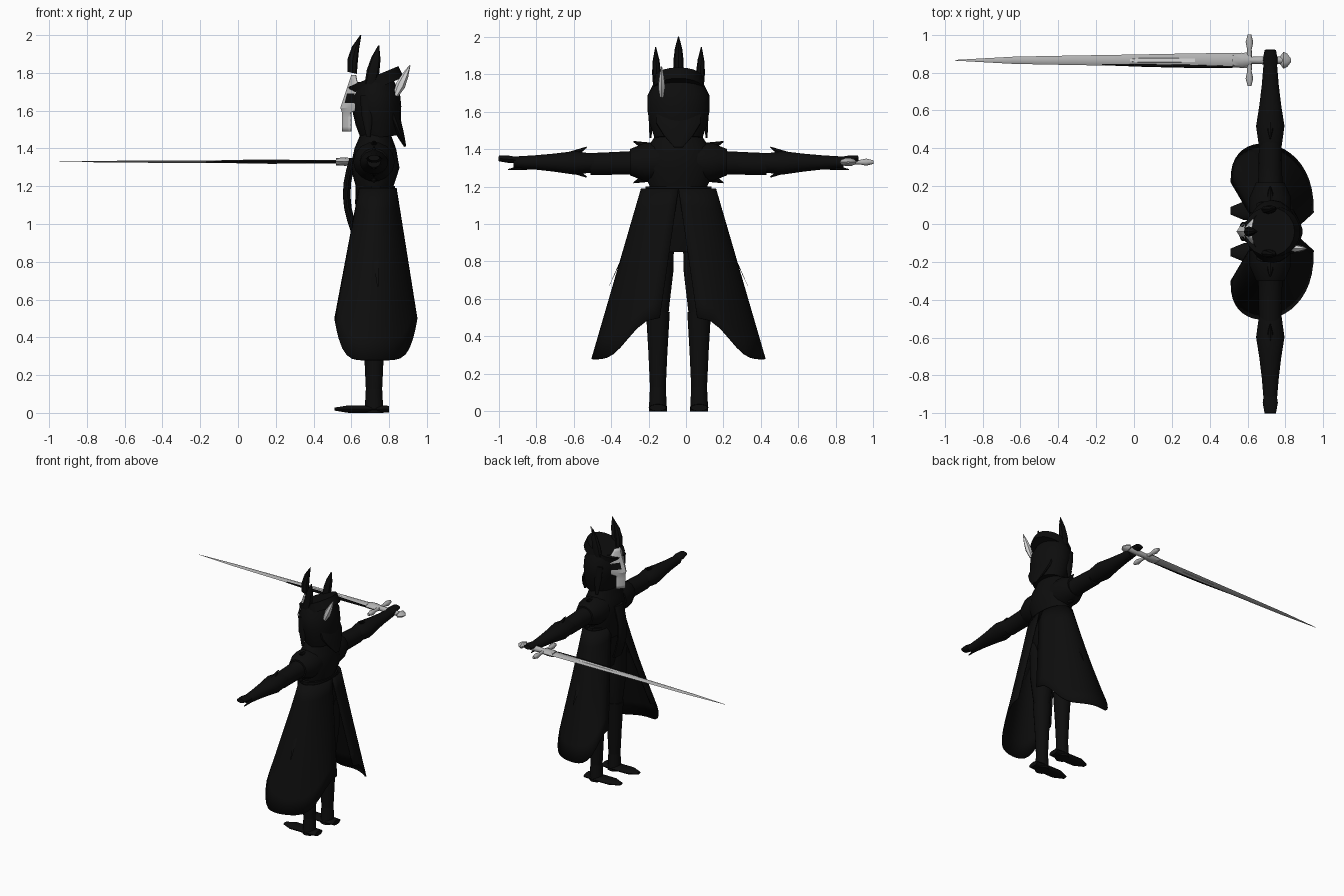
import bpy, bmesh, math
from mathutils import Vector

if "Cube" in bpy.data.objects:
    bpy.data.objects.remove(bpy.data.objects["Cube"])

MIDDLE = -.04      # y of the figure's centre plane
ARM_X, ARM_Z = .72, 1.33
LEG_X, LEG_OUT = .72, .11
SWORD_Y = .865


def material(name, shade):
    colour = (shade, shade, shade, 1)
    mat = bpy.data.materials.new(name)
    mat.use_nodes = True
    mat.diffuse_color = colour
    mat.node_tree.nodes["Principled BSDF"].inputs["Base Color"].default_value = colour
    return mat


black = material("black cloth", .004)
steel = material("steel", .45)
pale = material("pale steel", .7)
bone = material("mask grey", .55)


def lerp(start, end, amount):
    return start + (end - start) * amount


def body(x, z, out=0, side=1):
    """A point of the figure, measured outwards from its centre plane."""
    return Vector((x, MIDDLE + side * out, z))


def sword(x, shift=0):
    return Vector((x, SWORD_Y + shift, ARM_Z))


def finish(name, mesh, *mats, angle=40):
    bmesh.ops.recalc_face_normals(mesh, faces=mesh.faces[:])
    data = bpy.data.meshes.new(name)
    mesh.to_mesh(data)
    mesh.free()
    part = bpy.data.objects.new(name, data)
    bpy.context.collection.objects.link(part)
    for mat in mats:
        data.materials.append(mat)
    bpy.ops.object.select_all(action='DESELECT')
    part.select_set(True)
    bpy.context.view_layer.objects.active = part
    bpy.ops.object.shade_smooth_by_angle(angle=math.radians(angle))
    return part


def skin(mesh, rows, closed=False):
    for lower, upper in zip(rows, rows[1:]):
        count = len(lower)
        for i in range(count if closed else count - 1):
            j = (i + 1) % count
            mesh.faces.new((lower[i], lower[j], upper[j], upper[i]))


def tube(name, start, end, radii, mat=black, flat=1, bend=0, sides=14):
    """Evenly spaced elliptical rings from start to end, bowed along x by bend."""
    along = (end - start).normalized()
    guide = Vector((0, 1, 0)) if abs(along.x) > .8 else Vector((1, 0, 0))
    across = (guide - along * guide.dot(along)).normalized()
    depth = along.cross(across)
    mesh = bmesh.new()
    rows = []
    for k, radius in enumerate(radii):
        t = k / (len(radii) - 1)
        centre = start.lerp(end, t) + Vector((bend * math.sin(math.pi * t), 0, 0))
        angles = [math.tau * i / sides for i in range(sides)]
        rows.append([mesh.verts.new(centre + across * radius * math.cos(a)
                                    + depth * radius * flat * math.sin(a)) for a in angles])
    skin(mesh, rows, closed=True)
    mesh.faces.new(rows[0])
    mesh.faces.new(rows[-1])
    return finish(name, mesh, mat)


def spike(name, start, end, radius, flat=1):
    return tube(name, start, end, [radius, .003], flat=flat, sides=8)


def thicken(part):
    part.modifiers.new("thickness", 'SOLIDIFY').thickness = .008


def coat_panel(name, side, segments=20, levels=8):
    """Half a skirt, swept from front edge to back edge and flared to a curved hem."""
    mesh = bmesh.new()
    rows = []
    for level in range(levels + 1):
        drop = level / levels
        row = []
        for k in range(segments + 1):
            t = k / segments
            turn, bulge = math.cos(math.pi * t), abs(math.sin(math.pi * t)) ** .8
            waist = body(.74 - .1 * turn, 1.19, lerp(.04, 0, t) + .18 * bulge, side)
            hem = body(.73 - .22 * turn, .28 + .22 * turn ** 6,
                       lerp(.26, .1, t) + .28 * bulge, side)
            row.append(mesh.verts.new(waist.lerp(hem, drop)))
        rows.append(row)
    skin(mesh, rows)
    thicken(finish(name, mesh, black, angle=60))


# Torso, hips and front sash
tube("torso", body(.72, 1.1), body(.73, 1.5), [.1, .1, .13, .11, .07], flat=1.55, sides=18)
tube("hips", body(.73, .85), body(.73, 1.2), [.06, .1, .1], flat=1.8)
tube("front_sash", body(.62, .95), body(.61, 1.35), [.02] * 7, flat=2.6, bend=-.04)

for side, tag in ((1, "sword_side_"), (-1, "free_side_")):
    def at(x, out, z):
        return body(x, z, out, side)

    def arm(out, z=ARM_Z):
        return at(ARM_X, out, z)

    coat_panel(tag + "coat_panel", side)
    spike(tag + "hip_blade", at(.72, .2, 1.04), at(.74, .37, .67), .04, flat=.15)

    # Leg and boot
    tube(tag + "shin", at(LEG_X, LEG_OUT, .1), at(LEG_X, LEG_OUT, .53), [.042, .052, .065])
    tube(tag + "thigh", at(LEG_X, LEG_OUT, .5), at(LEG_X, LEG_OUT, 1), [.055, .085, .09])
    tube(tag + "ankle", at(LEG_X, LEG_OUT, 0), at(LEG_X, LEG_OUT, .15), [.05, .046, .042])
    tube(tag + "boot", at(.51, LEG_OUT, .02), at(.8, LEG_OUT, .02),
         [.02, .05, .05, .05, .045], flat=.4)

    # Arm, shoulder guard, gauntlet and hand
    tube(tag + "upper_arm", arm(.1), arm(.47, 1.32), [.1, .065, .062, .06])
    tube(tag + "shoulder_guard", arm(.1), arm(.26), [.11, .11, .075], flat=.95)
    tube(tag + "gauntlet", arm(.45, 1.325), arm(.88), [.06, .075, .058, .045, .036], flat=.85)
    tube(tag + "hand", arm(.85, 1.34), arm(.96, 1.35), [.032, .04, .03], flat=.5)
    for up, place in ((1, "top"), (-1, "low")):
        spike(tag + "shoulder_spike_" + place, arm(.14, ARM_Z + .07 * up),
              arm(.24, ARM_Z + .11 * up), .035)
        spike(tag + "elbow_spike_" + place, arm(.6, ARM_Z + .02 * up),
              arm(.49, ARM_Z + .08 * up), .03)
    spike(tag + "cuff_spike", arm(.78, 1.31), arm(.91, 1.29), .02)

    # Side crown point and hanging lock
    tube(tag + "crown_point", at(.7, .115, 1.74), at(.745, .122, 1.945),
         [.03, .034, .025, .003], flat=.7, sides=8)
    tube(tag + "lock", at(.69, .15, 1.46), at(.68, .14, 1.68), [.01, .03, .035], flat=.5)

# Hood, tilted crown and nape tail
tube("hood", body(.75, 1.46), body(.72, 1.76), [.1, .12, .13, .13, .1], flat=1.28, sides=20)
tube("crown", body(.74, 1.72), body(.715, 1.78), [.15, .145], flat=.9, sides=20)
tube("front_crown_point", body(.605, 1.8), body(.65, 2), [.025, .028, .02, .003],
     bend=-.015, sides=8)
tube("nape_tail", body(.885, 1.41), body(.81, 1.6), [.006, .02, .03, .03], flat=4)
tube("pale_feather", body(.835, 1.68, -.09), body(.91, 1.84, -.09),
     [.014, .026, .018, .003], pale, flat=.8, sides=6)

# Face mask: a broad brow narrowing to a jaw strip, with dark eye faces
mesh = bmesh.new()
rows = []
for k in range(13):
    drop = k / 12
    if drop < .63:
        front, half, back = .6 - .1 * drop, min(.1, .03 + .25 * drop), .62 + .06 * drop
    else:
        front, half, back = .55, .05, .595
    steps = [i / 4 for i in range(-4, 5)]
    rows.append([mesh.verts.new(body(lerp(front, back, abs(t) ** 1.4),
                                     1.79 - .3 * drop, half * t)) for t in steps])
skin(mesh, rows)
for face in mesh.faces:
    centre = face.calc_center_median()
    is_eye = 1.64 < centre.z < 1.69 and .03 < abs(centre.y - MIDDLE) < .07
    face.material_index = int(is_eye)
thicken(finish("face_mask", mesh, bone, black, angle=20))

# Sword: blade, pale fuller, dark edge, collar, guard, grip and pommel
tube("blade", sword(-.945), sword(.6), [.002, .019, .025, .03, .036, .04],
     steel, flat=.3, sides=6)
tube("blade_fuller", sword(-.14), sword(.52), [.003, .018, .02, .016, .003],
     pale, flat=.65, sides=6)
tube("dark_edge", sword(-.17, -.022), sword(.52, -.034), [.004, .009, .01, .006],
     flat=1.1, sides=6)
tube("blade_collar", sword(.52), sword(.62), [.036, .04, .03], steel, flat=.55, sides=8)
reach = Vector((0, .135, 0))
half_guard = [.01, .02, .012, .013]
tube("guard", sword(.61) - reach, sword(.61) + reach, half_guard + half_guard[::-1],
     steel, sides=10)
tube("grip", sword(.61), sword(.79), [.018, .022, .018], steel, sides=10)
tube("pommel", sword(.77), sword(.83), [.018, .045, .035, .008], steel, flat=.5, sides=10)
